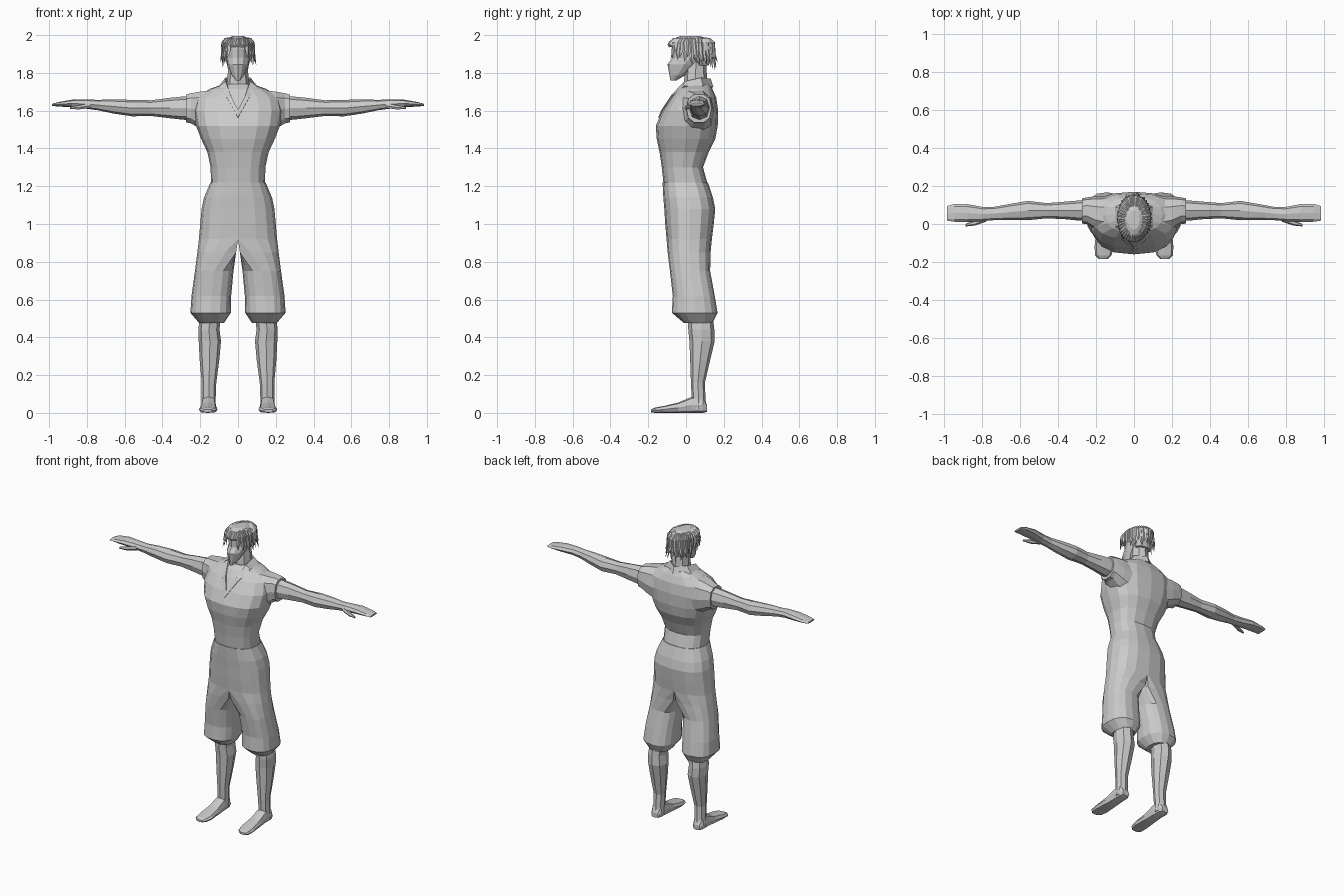
import bpy, bmesh, math, random
from mathutils import Vector

random.seed(4)
grey = bpy.data.materials.new("plain_grey")
grey.diffuse_color = (0.6, 0.6, 0.6, 1)


def section(axis, pos, a0, a1, b0, b1, n, p):
    """Rounded-box outline across one axis, given its two extents."""
    pts = []
    for i in range(n):
        t = 2 * math.pi * i / n
        c, s = math.cos(t), math.sin(t)
        c = math.copysign(abs(c) ** (2 / p), c) if abs(c) > 1e-6 else 0
        s = math.copysign(abs(s) ** (2 / p), s) if abs(s) > 1e-6 else 0
        a = (a0 + a1) / 2 + (a1 - a0) / 2 * c
        b = (b0 + b1) / 2 + (b1 - b0) / 2 * s
        pts.append(Vector({'x': (pos, a, b), 'y': (a, pos, b), 'z': (a, b, pos)}[axis]))
    return pts


def add_loft(bm, rings):
    rows = [[bm.verts.new(v) for v in r] for r in rings]
    n = len(rows[0])
    for r, q in zip(rows, rows[1:]):
        for i in range(n):
            j = (i + 1) % n
            bm.faces.new((r[i], r[j], q[j], q[i]))
    bm.faces.new(rows[0][::-1])
    bm.faces.new(rows[-1])


def finish(name, bm, mirror=False, open_middle=False):
    bmesh.ops.recalc_face_normals(bm, faces=bm.faces[:])
    if open_middle:
        inner = [f for f in bm.faces if all(abs(v.co.x) < 1e-4 for v in f.verts)]
        bmesh.ops.delete(bm, geom=inner, context='FACES')
    mesh = bpy.data.meshes.new(name)
    bm.to_mesh(mesh)
    bm.free()
    mesh.materials.append(grey)
    ob = bpy.data.objects.new(name, mesh)
    bpy.context.collection.objects.link(ob)
    if mirror:
        ob.modifiers.new("mirror", 'MIRROR')
    return ob


def loft(name, axis, rows, n=8, p=2.3, mirror=False):
    bm = bmesh.new()
    add_loft(bm, [section(axis, *r, n, p) for r in rows])
    return finish(name, bm, mirror)


def upright(name, rows, n, p):
    """Centred part: rows of height, half width, front, back."""
    return loft(name, 'z', [(z, -w, w, f, b) for z, w, f, b in rows], n, p)


# Shirt body, neck and head
upright("shirt", [
    (1.16, .150, -.10, .11), (1.22, .143, -.12, .112), (1.30, .145, -.128, .09),
    (1.38, .162, -.14, .12), (1.45, .195, -.155, .155), (1.52, .222, -.16, .168),
    (1.60, .235, -.125, .17), (1.67, .22, -.08, .16), (1.715, .15, -.045, .14),
    (1.74, .08, -.012, .125)], 16, 2.5)
upright("neck", [(1.66, .07, -.05, .12), (1.74, .06, -.012, .115),
                 (1.82, .052, -.005, .108), (1.88, .05, .0, .11)], 8, 2.1)
upright("head", [
    (1.76, .012, -.083, -.05), (1.79, .034, -.088, .0), (1.845, .055, -.098, .08),
    (1.88, .062, -.072, .115), (1.93, .066, -.072, .125), (1.97, .06, -.06, .11),
    (1.985, .03, -.03, .07)], 12, 1.8)

# V-shaped collar band
inner = [(0, -.13, 1.605), (.038, -.08, 1.68), (.066, -.01, 1.755), (.066, .08, 1.775), (0, .13, 1.77)]
outer = [(0, -.147, 1.565), (.06, -.085, 1.67), (.1, -.01, 1.73), (.1, .09, 1.732), (0, .145, 1.725)]
bm = bmesh.new()
a, b = [[bm.verts.new(v) for v in e] for e in (inner, outer)]
for i in range(4):
    bm.faces.new((a[i], b[i], b[i + 1], a[i + 1]))
collar = finish("collar", bm, True)
collar.modifiers.new("thickness", 'SOLIDIFY').thickness = .01

# Sleeves, arms with flat hands, thumbs
loft("sleeve", 'x', [
    (.12, -.06, .15, 1.46, 1.715), (.20, -.035, .147, 1.50, 1.705),
    (.25, .0, .14, 1.53, 1.695), (.275, .002, .135, 1.535, 1.688)], 10, 2.5, True)
loft("arm", 'x', [
    (.20, .015, .13, 1.55, 1.68), (.29, .018, .124, 1.552, 1.675),
    (.36, .025, .118, 1.56, 1.668), (.46, .03, .11, 1.572, 1.655),
    (.56, .02, .122, 1.57, 1.657), (.66, .02, .105, 1.585, 1.66),
    (.74, .02, .09, 1.602, 1.657), (.80, .015, .09, 1.61, 1.66),
    (.88, .01, .105, 1.618, 1.658), (.95, .012, .105, 1.622, 1.646),
    (.985, .018, .095, 1.625, 1.636)], 8, 2.3, True)
loft("thumb", 'x', [(.78, .012, .045, 1.612, 1.642), (.84, -.008, .02, 1.605, 1.63),
                    (.89, -.013, .0, 1.608, 1.62)], 6, 2, True)

# Knee-length shorts: one leg whose upper rings meet at the middle
bm = bmesh.new()
rings = []
for z, x0, x1, y0, y1, limit in [
        (.475, .075, .205, -.01, .14, 0), (.53, .038, .252, -.075, .167, 0),
        (.62, .036, .246, -.07, .152, 0), (.75, .024, .228, -.085, .128, 0),
        (.85, -.08, .215, -.097, .13, .01), (.92, -.207, .207, -.103, .137, 0),
        (1.0, -.20, .20, -.11, .147, 0), (1.08, -.193, .193, -.115, .155, 0),
        (1.14, -.18, .18, -.12, .143, 0), (1.22, -.146, .146, -.124, .116, 0)]:
    ring = section('z', z, x0, x1, y0, y1, 16, 2.5)
    for v in ring:
        v.x = max(v.x, limit)
    rings.append(ring)
add_loft(bm, rings)
finish("shorts", bm, True, True)

# Lower legs and bare feet
loft("lower_leg", 'z', [
    (.02, .118, .196, .025, .108), (.08, .118, .192, .03, .103),
    (.16, .115, .192, .026, .10), (.28, .099, .203, .022, .128),
    (.38, .09, .208, .018, .152), (.44, .098, .21, .012, .15),
    (.53, .09, .20, .01, .14)], 8, 2.2, True)
loft("foot", 'y', [
    (.112, .132, .184, .006, .04), (.09, .12, .195, 0, .085), (.03, .117, .195, 0, .085),
    (-.04, .114, .20, 0, .055), (-.12, .108, .208, 0, .036),
    (-.165, .118, .205, 0, .028), (-.185, .14, .185, .003, .018)], 8, 3, True)

# Hair cap
upright("hair_cap", [
    (1.84, .055, .06, .12), (1.87, .07, .025, .135), (1.92, .078, -.03, .142),
    (1.953, .077, -.082, .138), (1.98, .06, -.07, .115), (1.995, .03, -.03, .075)], 12, 2)

# Pointed hair strands: angle 0 is the back, pi the front
bm = bmesh.new()
for layer in range(2):
    count = 20
    for k in range(count):
        ang = 2 * math.pi * (k + layer * .5) / count
        front = abs(math.pi - ang) < .5
        out = Vector((math.sin(ang), math.cos(ang), 0))
        side = Vector((out.y, -out.x, 0))
        reach = Vector((.084 * out.x, .12 * out.y, 0))
        turn = 1 - abs(1 - ang / math.pi)
        tip = 1.825 + .085 * turn ** 2 + .03 * layer + random.uniform(-.012, .012)
        if front:
            tip = 1.935
        grow = random.uniform(1.04, 1.16) if not front else 1.0
        drop = 1.955 - tip
        spine = [(.3, 1.985, .012), (.75, 1.978, .016), (.97, 1.955, .016),
                 (1.02, 1.955 - drop * .55, .012), (grow, tip, .001)]
        rings = []
        for r, z, w in spine:
            c = Vector((0, .03, z)) + reach * r + side * random.uniform(-.004, .004)
            lift = (out + Vector((0, 0, 1))).normalized() * w * .6
            rings.append([c + side * w, c + lift, c - side * w, c - lift])
        add_loft(bm, rings)
finish("hair_strands", bm)
